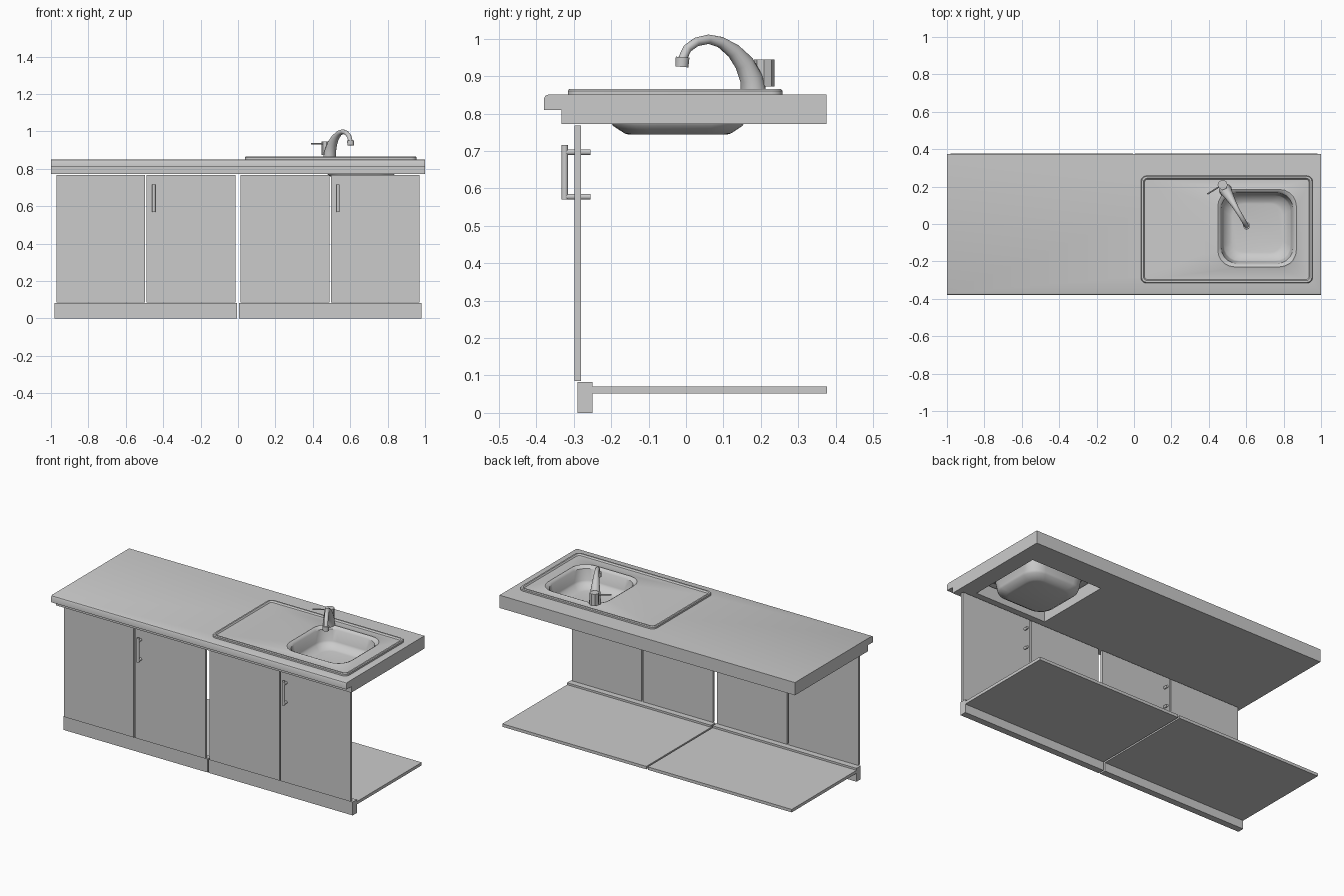
import bpy, bmesh, math
from mathutils import Vector

old = bpy.data.objects.get("Cube")
if old:
    bpy.data.objects.remove(old, do_unlink=True)

# One neutral finish for every part
grey = bpy.data.materials.new("plain grey")
grey.use_nodes = True
colour = (0.6, 0.6, 0.6, 1)
grey.diffuse_color = colour
grey.node_tree.nodes["Principled BSDF"].inputs["Base Color"].default_value = colour


def finish(name, bm, smooth=False):
    bmesh.ops.recalc_face_normals(bm, faces=bm.faces)
    mesh = bpy.data.meshes.new(name)
    bm.to_mesh(mesh)
    bm.free()
    mesh.materials.append(grey)
    ob = bpy.data.objects.new(name, mesh)
    bpy.context.collection.objects.link(ob)
    bpy.ops.object.select_all(action='DESELECT')
    ob.select_set(True)
    bpy.context.view_layer.objects.active = ob
    if smooth:
        bpy.ops.object.shade_smooth_by_angle(angle=math.radians(35))
    return ob


def box(name, x, y, z):
    bm = bmesh.new()
    bmesh.ops.create_cube(bm, size=1)
    for v in bm.verts:
        v.co = [r[0] if c < 0 else r[1] for c, r in zip(v.co, (x, y, z))]
    return finish(name, bm)


def loft(name, rings, start_cap=True, end_cap=True, smooth=True):
    bm = bmesh.new()
    rows = [[bm.verts.new(p) for p in ring] for ring in rings]
    for a, b in zip(rows, rows[1:]):
        for i in range(len(a)):
            j = (i + 1) % len(a)
            bm.faces.new((a[i], a[j], b[j], b[i]))
    if start_cap:
        bm.faces.new(rows[0])
    if end_cap:
        bm.faces.new(rows[-1])
    return finish(name, bm, smooth)


def circle(centre, u, v, ru, rv, n=12):
    angles = [2 * math.pi * i / n for i in range(n)]
    return [centre + u * ru * math.cos(a) + v * rv * math.sin(a) for a in angles]


def rod(name, start, end, radius, n=12, end_radius=None):
    start, end = Vector(start), Vector(end)
    axis = (end - start).normalized()
    u = axis.orthogonal().normalized()
    v = axis.cross(u)
    r2 = end_radius or radius
    return loft(name, [circle(start, u, v, radius, radius, n), circle(end, u, v, r2, r2, n)])


def rounded_rect(cx, cy, hx, hy, r, z, seg=5):
    pts = []
    for k, (sx, sy) in enumerate(((1, 1), (-1, 1), (-1, -1), (1, -1))):
        for i in range(seg + 1):
            a = math.pi / 2 * (k + i / seg)
            pts.append((cx + sx * (hx - r) + r * math.cos(a),
                        cy + sy * (hy - r) + r * math.sin(a), z))
    return pts


# Worktop: overhanging front lip with a rounded nose
profile = [(-0.333, 0.773), (0.375, 0.773), (0.375, 0.851), (-0.368, 0.851),
           (-0.376, 0.848), (-0.38, 0.84), (-0.38, 0.81), (-0.333, 0.81)]
worktop = loft("worktop", [[(x, y, z) for y, z in profile] for x in (-1, 1)])
cutter = box("sink_cutout", (0.42, 0.9), (-0.25, 0.22), (0.7, 0.95))
cutter.hide_render = True
cut = worktop.modifiers.new("sink opening", 'BOOLEAN')
cut.operation, cut.solver, cut.object = 'DIFFERENCE', 'EXACT', cutter
bpy.context.view_layer.objects.active = worktop
bpy.ops.object.modifier_apply(modifier=cut.name)
bpy.data.objects.remove(cutter, do_unlink=True)

# Sink: raised bead, draining surface and bowl in one skin
tray = [(0, 0.030, 0.851), (0, 0.030, 0.861), (0.004, 0.027, 0.866),
        (0.013, 0.022, 0.866), (0.019, 0.018, 0.857)]
rings = [rounded_rect(0.496, -0.029, 0.459 - d, 0.287 - d, r, z) for d, r, z in tray]
bowl = [(0, 0.095, 0.857), (0.008, 0.09, 0.861), (0.016, 0.088, 0.857),
        (0.026, 0.085, 0.846), (0.036, 0.085, 0.78), (0.041, 0.083, 0.768),
        (0.073, 0.07, 0.747), (0.085, 0.065, 0.744)]
rings += [rounded_rect(0.658, -0.022, 0.218 - d, 0.215 - d, r, z) for d, r, z in bowl]
loft("sink", rings, start_cap=False)

# Doors
for i, (x0, x1) in enumerate(((-0.97, -0.498), (-0.488, -0.013), (0.014, 0.488), (0.497, 0.97))):
    box(f"door_{i + 1}", (x0, x1), (-0.298, -0.281), (0.085, 0.768))

# Plinths and floor panels of the two cabinets
for side, x in (("right", (-0.98, -0.005)), ("left", (0.005, 0.98))):
    box(f"plinth_{side}", x, (-0.29, -0.25), (0, 0.082))
    box(f"floor_panel_{side}", x, (-0.25, 0.377), (0.052, 0.07))

# Bar handles with two fixing posts each
for side, x in (("right", -0.45), ("left", 0.535)):
    rod(f"handle_bar_{side}", (x, -0.324, 0.57), (x, -0.324, 0.716), 0.009)
    for end, z in (("lower", 0.578), ("upper", 0.697)):
        rod(f"handle_post_{side}_{end}", (x, -0.324, z), (x, -0.255, z), 0.008)

# Tap spout: tapered arch swept in a slanted vertical plane
tip = Vector((0.602, -0.01, 0))
along = Vector((-0.112, 0.19, 0))
across = Vector((along.y, -along.x, 0)).normalized()
path = [(1.0, 0.862, 0.034), (0.97, 0.895, 0.031), (0.87, 0.935, 0.026), (0.72, 0.968, 0.02),
        (0.54, 0.991, 0.015), (0.37, 0.999, 0.0125), (0.2, 0.992, 0.012),
        (0.07, 0.974, 0.012), (0.0, 0.945, 0.012)]
centres = [tip + along * t + Vector((0, 0, z)) for t, z, r in path]
arch = []
for i, c in enumerate(centres):
    tangent = (centres[min(i + 1, len(path) - 1)] - centres[max(i - 1, 0)]).normalized()
    r = path[i][2]
    arch.append(circle(c, across, tangent.cross(across).normalized(), r, r, 16))
loft("tap_spout", arch)
rod("tap_nozzle", (0.602, -0.011, 0.925), (0.602, -0.009, 0.951), 0.018, 12, 0.019)

# Tap mixer body and lever
rod("tap_body", (0.474, 0.209, 0.873), (0.474, 0.209, 0.945), 0.027, 8)
rod("tap_lever", (0.465, 0.205, 0.933), (0.392, 0.16, 0.933), 0.004, 8)
